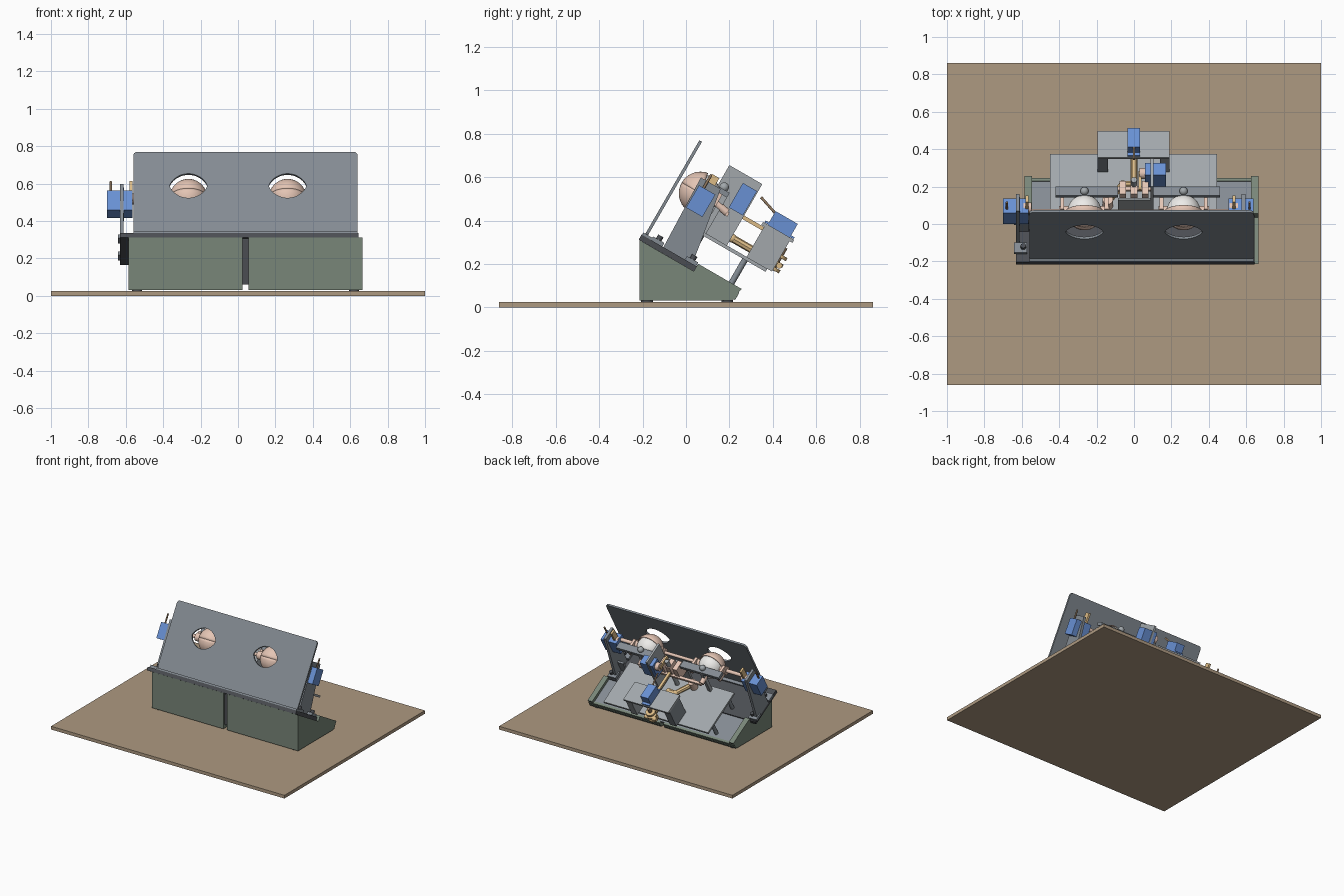
import bpy, bmesh, math
from mathutils import Matrix, Vector

if "Cube" in bpy.data.objects:
    bpy.data.objects.remove(bpy.data.objects["Cube"])

# Tilted frame: x sideways, v down the sloping bed, w perpendicular to it
TILT = Matrix.Translation((0, -.19, .32)) @ Matrix.Rotation(math.radians(-30), 4, 'X')
FLAT = Matrix.Identity(4)


def mat(name, *rgb):
    m = bpy.data.materials.new(name)
    m.diffuse_color = (*rgb, 1)
    m.use_nodes = True
    m.node_tree.nodes["Principled BSDF"].inputs["Base Color"].default_value = m.diffuse_color
    return m


WOOD = mat("wood", .42, .32, .22)
GREEN = mat("green", .19, .24, .19)
SLATE = mat("slate", .23, .26, .29)
DARK = mat("dark", .07, .075, .085)
GREY = mat("grey", .36, .39, .41)
BLUE = mat("blue", .14, .28, .65)
SKIN = mat("skin", .78, .56, .46)
WHITE = mat("white", .85, .84, .82)
GOLD = mat("gold", .72, .5, .24)
BROWN = mat("brown", .3, .2, .12)


def finish(name, bm, m, frame):
    bmesh.ops.recalc_face_normals(bm, faces=bm.faces)
    me = bpy.data.meshes.new(name)
    bm.to_mesh(me)
    bm.free()
    ob = bpy.data.objects.new(name, me)
    ob.matrix_world = frame
    me.materials.append(m)
    bpy.context.collection.objects.link(ob)
    return ob


def box(name, x, v, w, m, frame=TILT):
    bm = bmesh.new()
    bmesh.ops.create_cube(bm, size=1)
    for p in bm.verts:
        p.co = [(r[0] + r[1]) / 2 + c * (r[1] - r[0]) for r, c in zip((x, v, w), p.co)]
    return finish(name, bm, m, frame)


def prism(name, x, profile, m, frame=TILT):
    """Profile in the side plane, extruded along x."""
    bm = bmesh.new()
    f = bm.faces.new([bm.verts.new((x[0], *p)) for p in profile])
    g = bmesh.ops.extrude_face_region(bm, geom=[f])["geom"]
    bmesh.ops.translate(bm, vec=(x[1] - x[0], 0, 0), verts=[e for e in g if isinstance(e, bmesh.types.BMVert)])
    return finish(name, bm, m, frame)


def rod(name, a, b, r, m, frame=TILT, seg=20):
    a, b = Vector(a), Vector(b)
    bm = bmesh.new()
    bmesh.ops.create_cone(bm, cap_ends=True, segments=seg, radius1=r, radius2=r, depth=(b - a).length)
    rot = (b - a).to_track_quat('Z', 'Y').to_matrix().to_4x4()
    bmesh.ops.transform(bm, matrix=Matrix.Translation((a + b) / 2) @ rot, verts=bm.verts)
    return finish(name, bm, m, frame)


def ball(name, c, r, m, keep=None, thick=0):
    """Sphere with poles on x; keep = angle range around x, measured from the front upward."""
    bm = bmesh.new()
    bmesh.ops.create_uvsphere(bm, u_segments=36, v_segments=20, radius=r)
    bmesh.ops.rotate(bm, verts=bm.verts, matrix=Matrix.Rotation(math.pi / 2, 3, 'Y'))
    if keep:
        def out(f):
            p = f.calc_center_median()
            return not keep[0] < math.degrees(math.atan2(p.z, -p.y)) < keep[1]
        bmesh.ops.delete(bm, geom=[f for f in bm.faces if out(f)], context='FACES')
    bmesh.ops.translate(bm, vec=c, verts=bm.verts)
    ob = finish(name, bm, m, TILT)
    if thick:
        ob.modifiers.new("shell", 'SOLIDIFY').thickness = thick
    return ob


def servo(name, x, v, w, tab):
    box(name + "_body", x, v, w, BLUE)
    grow = [list(x), list(v), list(w)]
    grow[tab[0]] = [grow[tab[0]][0] - .018, grow[tab[0]][1] + .018]
    a, t = grow[tab[1]], tab[2]
    grow[tab[1]] = [a[0] + (a[1] - a[0]) * t, a[0] + (a[1] - a[0]) * t + .01]
    box(name + "_tabs", *grow, BLUE)


# Ground board, feet
box("base_board", (-1, 1), (-.86, .86), (0, .025), WOOD, FLAT)
for x in (-.54, .62):
    for y in (-.18, .19):
        rod("foot", (x, y, .024), (x, y, .034), .027, DARK, FLAT)

# Green wedge base in two halves with raised outer rails
wedge = [(-.215, .31), (-.215, .032), (.21, .032), (.248, .075), (.236, .052 + .0)]
wedge = [(-.215, .311), (-.215, .032), (.21, .032), (.245, .073), (.225, .058)]
wedge = [(-.215, .311), (-.215, .032), (.21, .032), (.238, .05)]
rail = [(.0356, .167), (.0556, .201), (.256, .085), (.21, .032), (.0, .032)]
for x, r in (((-.585, .025), (-.585, -.545)), ((.055, .665), (.625, .665))):
    prism("wedge_half", x, wedge, GREEN, FLAT)
    prism("wedge_rail", r, rail, GREEN, FLAT)
    box("rear_lip", x, (.485, .503), (-.04, .0), GREEN)
prism("wedge_spine", (.02, .06), [(-.2, .3), (-.2, .06), (.2, .06), (.22, .06)], DARK, FLAT)

# Sloping bed and its front plate
box("bed_panel", (-.545, .625), (.0, .485), (-.021, -.003), SLATE)
box("bed_front_plate", (-.63, .645), (-.02, .278), (-.02, .006), DARK)
box("panel_ledge", (-.56, .64), (-.018, .03), (.004, .018), SLATE)

# Face panel with two eye openings
EYES = (-.265, .265)
cu = bpy.data.curves.new("panel_outline", 'CURVE')
cu.dimensions, cu.fill_mode, cu.extrude = '2D', 'BOTH', .007


def loop(pts):
    s = cu.splines.new('POLY')
    s.points.add(len(pts) - 1)
    for q, p in zip(s.points, pts):
        q.co = (*p, 0, 1)
    s.use_cyclic_u = True


R = .022
loop([(cx + R * math.cos(math.radians(a0 + a)), cy + R * math.sin(math.radians(a0 + a)))
      for cx, cy, a0 in ((.64 - R, .515 - R, 0), (-.56 + R, .515 - R, 90), (-.56 + R, .01 + R, 180), (.64 - R, .01 + R, 270))
      for a in (0, 22.5, 45, 67.5, 90)])
for ex in EYES:
    pts = []
    for i in range(40):
        t = 2 * math.pi * i / 40
        s = math.sin(t)
        pts.append((ex + .1 * math.cos(t), .306 + math.copysign(.075 * abs(s) ** 1.35, s)))
    loop(pts)
tmp = bpy.data.objects.new("tmp", cu)
bpy.context.collection.objects.link(tmp)
bpy.context.view_layer.update()
me = bpy.data.meshes.new_from_object(tmp.evaluated_get(bpy.context.evaluated_depsgraph_get()))
bpy.data.objects.remove(tmp)
panel = bpy.data.objects.new("face_panel", me)
panel.matrix_world = TILT @ Matrix.Rotation(math.pi / 2, 4, 'X')
me.materials.clear()
me.materials.append(SLATE)
bpy.context.collection.objects.link(panel)

# Eyeballs, lids, pivots and rear beams
for ex in EYES:
    c = (ex, .12, .306)
    ball("eyeball", c, .09, WHITE)
    ball("upper_lid", c, .1, SKIN, (4, 85), .006)
    ball("lower_lid", c, .1, SKIN, (-85, -4), .006)
    for s in (-1, 1):
        rod("lid_pivot", (ex + s * .085, .12, .306), (ex + s * .135, .12, .306), .03, SKIN)
        box("pivot_post", (ex + s * .118 - .01, ex + s * .118 + .01), (.11, .21), (.29, .35), SKIN)
    rod("eye_stem", (ex, .19, .306), (ex, .27, .29), .018, SKIN)
    ball("beam_knob", (ex, .2, .385), .022, GREY)
    box("beam_post", (ex - .012, ex + .012), (.21, .235), (.15, .37), GREY)
for x in ((-.42, -.085), (.09, .46)):
    box("rear_beam", x, (.18, .235), (.35, .375), SLATE)
for x in ((-.55, -.38), (.38, .55)):
    rod("lid_axle", (x[0], .12, .306), (x[1], .12, .306), .014, SKIN)
rod("centre_axle", (-.15, .12, .306), (.15, .12, .306), .012, SKIN)

# Side uprights with gussets, bolts and lid servos
for s, px, sx in ((-1, -.622, (-.7, -.565)), (1, .585, (.505, .638))):
    prism("upright", (px - .01, px + .01), [(.096, .0), (.25, .0), (.235, .1), (.19, .37), (.085, .37)], SLATE)
    prism("gusset", tuple(sorted((px, px - s * .06))), [(.17, 0), (.185, 0), (.185, .1), (.17, .1)], SLATE)
    for v in (.06, .24):
        box("upright_foot", (px - .02, px + .05), (v - .03, v + .03), (.005, .025), SLATE)
        rod("foot_bolt", (px + .03, v, .02), (px + .03, v, .045), .014, DARK)
    servo("lid_servo", sx, (.095, .182), (.216, .335), (2, 0, .6))
    mx = sx[0] + .02 if s < 0 else sx[1] - .02
    rod("lid_pushrod", (mx, .12, .3), (mx, .12, .405), .006, BROWN)
    rod("lid_crank", (px - s * .03, .14, .31), (px - s * .075, .14, .31), .03, SKIN)
    box("lid_arm", (px - s * .05 - .008, px - s * .05 + .008), (.12, .16), (.3, .41), GOLD)

# Raised mechanism deck on spacers
box("deck", (-.45, .445), (.188, .56), (.143, .159), GREY)
for x in (-.4, .4):
    for v in (.22, .45):
        rod("deck_spacer", (x, v, -.005), (x, v, .145), .014, SLATE)

# Centre servo with its mounting plate
box("servo_plate", (.087, .103), (.17, .345), (.159, .485), GREY)
servo("centre_servo", (.06, .17), (.265, .34), (.315, .445), (2, 0, .3))
rod("centre_horn", (.03, .3, .4), (.06, .3, .4), .03, SKIN)
box("centre_lever", (.025, .04), (.2, .31), (.385, .41), GOLD)

# Eye yoke and cross linkages
box("yoke_bar", (-.265, .265), (.26, .28), (.275, .295), SKIN)
for x in (-.06, 0, .06):
    box("yoke_block", (x - .018, x + .018), (.19, .27), (.26, .37), SKIN)
rod("yoke_post", (0, .25, .155), (0, .25, .42), .016, GREY)
box("yoke_bracket", (-.085, .09), (.17, .185), (.16, .34), GREY)
box("turn_link", (-.01, .01), (.25, .46), (.3, .318), GOLD)

# Bent golden arm
arm = [(-.14, .24, .2), (-.06, .35, .2), (0, .35, .2), (.0, .58, .2)]
for a, b in zip(arm, arm[1:]):
    rod("bent_arm", a, b, .018, GOLD, seg=8)
    ball("arm_joint", b, .02, GOLD)
rod("arm_hub", (-.14, .24, .16), (-.14, .24, .225), .028, SKIN)

# Servo table at the rear with legs
box("servo_table", (-.195, .19), (.435, .6), (.32, .336), GREY)
for x in ((-.195, -.14), (.14, .19)):
    box("table_leg", x, (.45, .585), (.159, .32), SLATE if x[0] < 0 else GREY)
servo("rear_servo", (-.035, .032), (.46, .578), (.28, .408), (1, 2, .45))
rod("rear_pushrod", (0, .37, .43), (0, .46, .4), .006, BROWN)

# Output horn and small joints under the table
rod("output_shaft", (0, .58, .165), (0, .58, .285), .014, BROWN)
for w in (.175, .205, .24):
    rod("output_disc", (0, .58, w - .008), (0, .58, w + .008), .036, GOLD)
rod("output_pin", (-.05, .6, .2), (.05, .6, .2), .014, GOLD)

# Smooth round parts, keep hard edges
bpy.ops.object.select_all(action='SELECT')
bpy.context.view_layer.objects.active = panel
bpy.ops.object.shade_smooth_by_angle(angle=math.radians(35))
